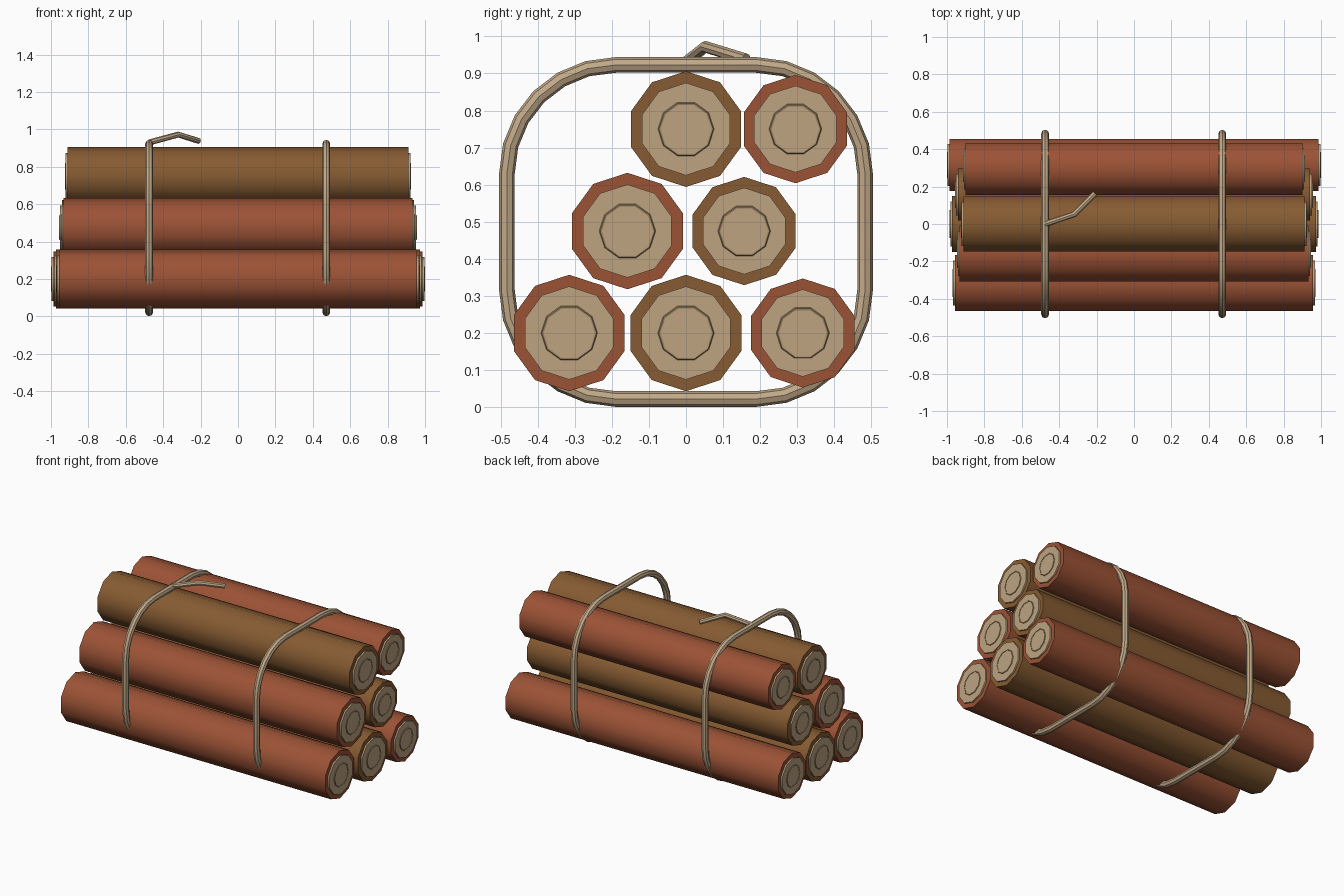
import bpy
from math import pi, cos, sin

if "Cube" in bpy.data.objects:
    bpy.data.objects.remove(bpy.data.objects["Cube"])


def material(name, rgb):
    m = bpy.data.materials.new(name)
    m.diffuse_color = (*rgb, 1)
    m.use_nodes = True
    m.node_tree.nodes["Principled BSDF"].inputs["Base Color"].default_value = m.diffuse_color
    return m


RED = material("red_bark", (0.33, 0.085, 0.036))
BROWN = material("brown_bark", (0.24, 0.105, 0.032))
WOOD = material("cut_wood", (0.51, 0.37, 0.22))
RING = material("growth_ring", (0.40, 0.27, 0.15))
ROPE = material("rope", (0.54, 0.40, 0.25))


def finish(obj, name, mat):
    obj.name = name
    obj.data.materials.append(mat)
    bpy.ops.object.shade_smooth_by_angle(angle=0.75)
    return obj


def cylinder(name, r, half, x, y, z, mat):
    # ten sides, axis along x, one corner pointing up
    bpy.ops.mesh.primitive_cylinder_add(vertices=10, radius=r, depth=2 * half,
                                        location=(x, y, z), rotation=(pi / 2, 0, pi / 2))
    return finish(bpy.context.object, name, mat)


def log(name, y, z, r, half, mat):
    cylinder(name + "_bark", r, half, 0, y, z, mat)
    for side, s in (("left", -1), ("right", 1)):
        # pale cut face and raised growth ring
        cylinder(f"{name}_cut_{side}", r * 0.8, 0.015, s * (half - 0.005), y, z, WOOD)
        bpy.ops.mesh.primitive_torus_add(major_segments=10, minor_segments=5,
                                         major_radius=r * 0.46, minor_radius=0.004,
                                         location=(s * (half + 0.01), y, z),
                                         rotation=(pi / 2, 0, pi / 2))
        finish(bpy.context.object, f"{name}_ring_{side}", RING)


def rope(name, pts, radius, closed):
    cu = bpy.data.curves.new(name, "CURVE")
    cu.dimensions = "3D"
    cu.bevel_depth = radius
    cu.bevel_resolution = 2
    cu.use_fill_caps = not closed
    sp = cu.splines.new("POLY")
    sp.points.add(len(pts) - 1)
    for p, co in zip(sp.points, pts):
        p.co = (*co, 1)
    sp.use_cyclic_u = closed
    obj = bpy.data.objects.new(name, cu)
    bpy.context.collection.objects.link(obj)
    bpy.ops.object.select_all(action="DESELECT")
    obj.select_set(True)
    bpy.context.view_layer.objects.active = obj
    bpy.ops.object.convert(target="MESH")
    finish(bpy.context.object, name, ROPE)


# stacked logs
log("bottom_front_log", -0.315, 0.20, 0.157, 0.957, RED)
log("bottom_middle_log", 0.0, 0.20, 0.157, 0.972, BROWN)
log("bottom_back_log", 0.315, 0.20, 0.147, 0.986, RED)
log("middle_front_log", -0.158, 0.475, 0.157, 0.932, RED)
log("middle_back_log", 0.157, 0.475, 0.146, 0.942, BROWN)
log("top_front_log", 0.0, 0.75, 0.156, 0.912, BROWN)
log("top_back_log", 0.295, 0.75, 0.146, 0.90, RED)

# rounded-square rope loops
R = 0.293
corners = [(0.19, 0.63), (-0.19, 0.63), (-0.19, 0.315), (0.19, 0.315)]
path = [(cy + R * cos(k * pi / 2 + i * pi / 12), cz + R * sin(k * pi / 2 + i * pi / 12))
        for k, (cy, cz) in enumerate(corners) for i in range(7)]
for side, x in (("left", -0.475), ("right", 0.472)):
    rope(f"rope_loop_{side}", [(x, y, z) for y, z in path], 0.021, True)

# loose rope tail
rope("rope_tail", [(-0.475, 0.0, 0.93), (-0.32, 0.052, 0.972), (-0.21, 0.162, 0.938)], 0.016, False)
